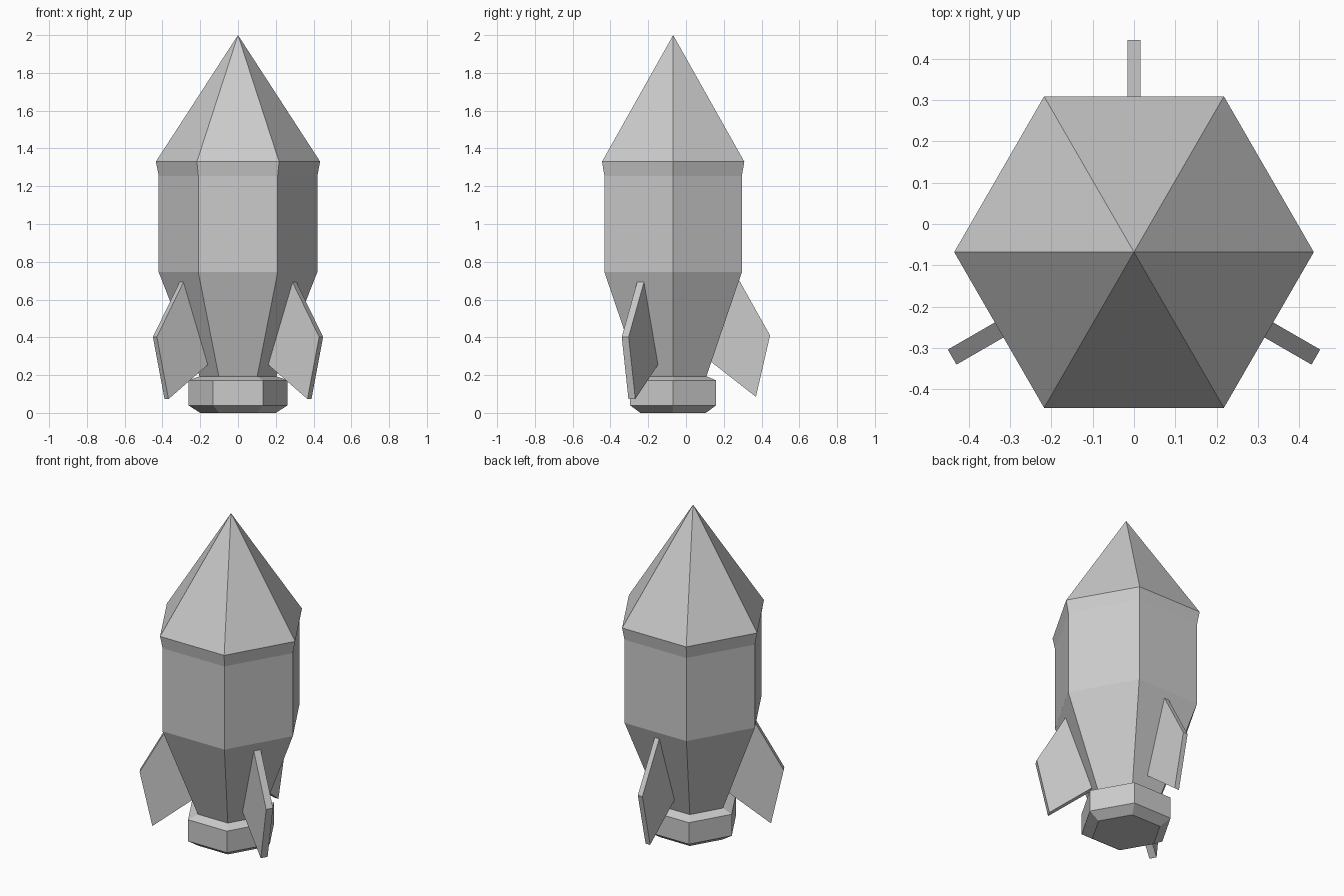
import bpy, bmesh, math
from mathutils import Matrix, Vector

old = bpy.data.objects.get("Cube")
if old:
    bpy.data.objects.remove(old, do_unlink=True)

AXIS_Y = -0.068  # rocket axis, shifted so the three fins are centred overall
SIDES = 6

grey = bpy.data.materials.new("light_grey")
grey.use_nodes = True
colour = (0.6, 0.6, 0.6, 1)
grey.diffuse_color = colour
grey.node_tree.nodes["Principled BSDF"].inputs["Base Color"].default_value = colour


def finish(name, bm):
    bmesh.ops.recalc_face_normals(bm, faces=bm.faces)
    mesh = bpy.data.meshes.new(name)
    bm.to_mesh(mesh)
    bm.free()
    mesh.materials.append(grey)
    obj = bpy.data.objects.new(name, mesh)
    obj.location.y = AXIS_Y
    bpy.context.collection.objects.link(obj)
    return obj


def lathe(name, profile):
    """Six-sided solid from (radius, height) pairs, bottom to top."""
    bm = bmesh.new()
    rings = []
    for r, z in profile:
        if r == 0:
            rings.append([bm.verts.new((0, 0, z))] * SIDES)
        else:
            angles = [math.tau * i / SIDES for i in range(SIDES)]
            rings.append([bm.verts.new((r * math.cos(a), r * math.sin(a), z)) for a in angles])
    for low, high in zip(rings, rings[1:]):
        for i in range(SIDES):
            j = (i + 1) % SIDES
            corners = [low[i], low[j], high[j], high[i]]
            bm.faces.new(list(dict.fromkeys(corners)))
    for ring in (rings[0], rings[-1]):
        if ring[0] is not ring[1]:
            bm.faces.new(ring)
    return finish(name, bm)


def fin(name, outline, thickness, angle):
    """Flat plate from (radius, height) corners, pointing outward at angle."""
    bm = bmesh.new()
    face = bm.faces.new([bm.verts.new((r, -thickness / 2, z)) for r, z in outline])
    moved = bmesh.ops.extrude_face_region(bm, geom=[face])["geom"]
    verts = [v for v in moved if isinstance(v, bmesh.types.BMVert)]
    bmesh.ops.translate(bm, vec=Vector((0, thickness, 0)), verts=verts)
    bmesh.ops.rotate(bm, cent=(0, 0, 0), verts=bm.verts,
                     matrix=Matrix.Rotation(math.radians(angle), 3, 'Z'))
    return finish(name, bm)


# Hull: tapered tail, straight body, flared collar and pointed nose
lathe("hull", [(0.20, 0.185), (0.42, 0.745), (0.42, 1.255), (0.435, 1.33), (0, 2.0)])

# Engine nozzle
lathe("nozzle", [(0.20, 0), (0.263, 0.04), (0.263, 0.172), (0.20, 0.195)])

# Three fins, the rear one slightly thinner
side_outline = [(0.345, 0.693), (0.508, 0.402), (0.437, 0.073), (0.19, 0.26)]
back_outline = [(0.345, 0.71), (0.513, 0.41), (0.438, 0.085), (0.195, 0.275)]
fin("back_fin", back_outline, 0.031, 90)
fin("right_fin", side_outline, 0.042, 210)
fin("left_fin", side_outline, 0.042, 330)
